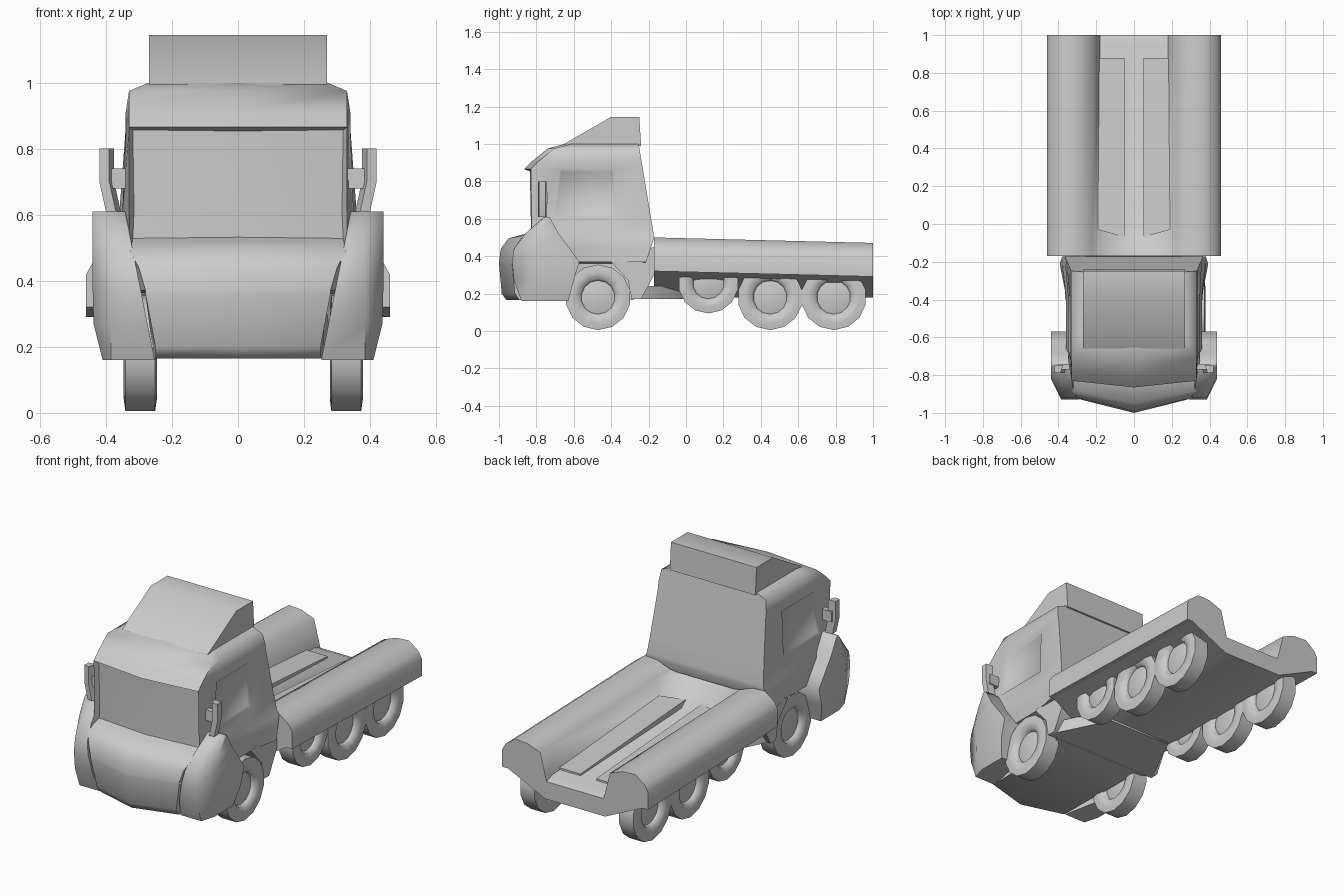
import bpy, bmesh, math

cube = bpy.data.objects.get("Cube")
if cube:
    bpy.data.objects.remove(cube, do_unlink=True)

colour = (.6, .6, .6, 1)
grey = bpy.data.materials.new("light_grey")
grey.use_nodes = True
grey.diffuse_color = colour
grey.node_tree.nodes["Principled BSDF"].inputs["Base Color"].default_value = colour


def finish(name, bm):
    """Turn the mesh into a named object with smooth shading and sharp edges."""
    bmesh.ops.recalc_face_normals(bm, faces=bm.faces)
    mesh = bpy.data.meshes.new(name)
    bm.to_mesh(mesh)
    bm.free()
    mesh.materials.append(grey)
    part = bpy.data.objects.new(name, mesh)
    bpy.context.collection.objects.link(part)
    bpy.ops.object.select_all(action="DESELECT")
    part.select_set(True)
    bpy.context.view_layer.objects.active = part
    bpy.ops.object.shade_smooth_by_angle(angle=math.radians(65))


def loft(bm, rings):
    """Bridge closed rings, cap both ends, return faces by (ring, segment)."""
    verts = [[bm.verts.new(point) for point in ring] for ring in rings]
    count = len(verts[0])
    faces = {}
    for i, (lower, upper) in enumerate(zip(verts, verts[1:])):
        for j in range(count):
            k = (j + 1) % count
            faces[i, j] = bm.faces.new((lower[j], lower[k], upper[k], upper[j]))
    bm.faces.new(verts[0])
    bm.faces.new(verts[-1])
    bmesh.ops.recalc_face_normals(bm, faces=bm.faces)
    return faces


def lofted(name, rings):
    bm = bmesh.new()
    loft(bm, rings)
    finish(name, bm)


def mirrored(half):
    """Half ring whose first and last points lie on the centre plane."""
    return half + [(-x, y, z) for x, y, z in half[-2:0:-1]]


def prism(name, outline, start, end):
    """Side outline (y, z) extruded along x."""
    lofted(name, [[(x, y, z) for y, z in outline] for x in (start, end)])


def cab_ring(z, front, corner, side):
    """Horizontal slice of the cab: nose, corner, window front and rear, back."""
    sweep = .07 if z < .5 else .035
    window = abs(z - .7) / 2 - .76
    back = -.17 - max((z - .5) / 6, (.5 - z) / 3)
    flare = max(0, .7 - z) / 10
    return mirrored([(0, front, z), (corner, front + sweep, z), (side, window, z),
                     (side, -.38, z), (side + flare, back, z), (0, back, z)])


# Cab shell with bumper and wheel arches: height, nose y, corner x, side x
bm = bmesh.new()
rings = [cab_ring(*row) for row in (
    (.165, -.96, .25, .26), (.2, -.985, .25, .26), (.36, -1, .28, .26), (.37, -1, .28, .36),
    (.44, -.99, .3, .36), (.495, -.95, .33, .36), (.52, -.86, .33, .35), (.61, -.86, .33, .35),
    (.865, -.865, .33, .34), (.91, -.82, .33, .34), (.975, -.74, .33, .33), (1, -.65, .27, .27))]
faces = loft(bm, rings)
last = len(rings[0]) - 1

# Recessed windscreen and side windows
glass = [faces[level, segment] for level in (6, 7) for segment in (0, last)]
bmesh.ops.inset_region(bm, faces=glass, thickness=.012, depth=-.03)
for segment in (2, last - 2):
    bmesh.ops.inset_region(bm, faces=[faces[7, segment]], thickness=.02, depth=-.015)
finish("cab", bm)

# Roof air deflector
prism("roof_deflector", [(-.66, .995), (-.4, 1.145), (-.25, 1.145), (-.24, .99)], -.27, .27)

# Lower rear panel of the cab
prism("rear_skirt", [(-.4, .37), (-.17, .45), (-.16, .32), (-.24, .17), (-.29, .17), (-.31, .27)], -.365, .365)

# Tapered belly plate behind the cab
lofted("belly_plate", [[(-width, y, .17), (width, y, .17), (width, y, .24), (-width, y, .24)]
                       for width, y in ((.36, -.27), (.2, .05))])


def fender_ring(sign, z, front, rear):
    """Horizontal slice of a corner fender, leaning in towards the bumper."""
    outer = min(.44, .37 + z / 4)
    middle = front + (rear - front) / 3
    points = [(.22 + z / 5, front), (.385, front), (outer, middle), (outer, rear), (.3, rear)]
    return [(sign * x, y, z) for x, y in points]


def mirror_ring(sign, x, z):
    """Slice of the mirror housing."""
    points = [(x, -.745), (x + .015, -.79), (x + .045, -.785), (x + .045, -.75)]
    return [(sign * px, y, z) for px, y in points]


def rail_ring(sign, y, slant, top):
    """Slice of a bed rail; the outer end may be slanted."""
    inner, outer = sign * .05, sign * .19
    return [(inner, y, .28), (inner, y, top), (outer, y + slant, top), (outer, y + slant, .28)]


for sign, side in ((1, "left"), (-1, "right")):
    # Front corner fender: height, front y, rear y
    lofted(side + "_fender", [fender_ring(sign, *row) for row in (
        (.16, -.88, -.63), (.27, -.92, -.6), (.37, -.93, -.57),
        (.44, -.92, -.62), (.52, -.86, -.68), (.61, -.76, -.73))])

    # Mirror on a short arm
    lofted(side + "_mirror", [mirror_ring(sign, *row) for row in ((.355, .61), (.375, .7), (.375, .8))])
    prism(side + "_mirror_arm", [(-.77, .68), (-.77, .74), (-.74, .74), (-.74, .68)], sign * .32, sign * .4)

    # Rail beside the centre channel of the bed
    lofted(side + "_bed_rail", [rail_ring(sign, -.07, .04, .375), rail_ring(sign, .88, 0, .313)])


def bed_ring(y, floor):
    """Cross-section of the bed, sinking slightly towards the rear."""
    drop = (y + .17) / 40
    cover = [(.22, .465), (.3, .495), (.38, .5), (.44, .455), (.46, .42), (.46, .32), (.425, .32)]
    return mirrored([(0, y, floor), (.18, y, floor)] + [(x, y, z - drop) for x, z in cover]
                    + [(.19, y, .18), (0, y, .18)])


# Load bed: rounded side covers, sunken centre, underside sloping to the frame
lofted("load_bed", [bed_ring(*row) for row in ((-.17, .46), (-.03, .34), (.95, .3), (1, .28))])


def wheel(name, x, y, z, size):
    """Tyre with a dished hub, turned around x and the same on both faces."""
    half = [(.03, .05), (.02, .09), (.045, .1), (.05, .14), (.045, .175)]
    section = half + [(-offset, radius) for offset, radius in reversed(half)]
    turns = [math.tau * step / 14 for step in range(14)]
    lofted(name, [[(x + offset, y + size * radius * math.sin(turn), z - size * radius * math.cos(turn))
                   for turn in turns] for offset, radius in section])


# Four axles, the second one raised
for axle, y, z, size in (("front", -.47, .18, 1), ("lift", .12, .255, .92),
                         ("middle", .45, .18, 1), ("rear", .79, .18, 1)):
    wheel(axle + "_left_wheel", .328, y, z, size)
    wheel(axle + "_right_wheel", -.296, y, z, size)
